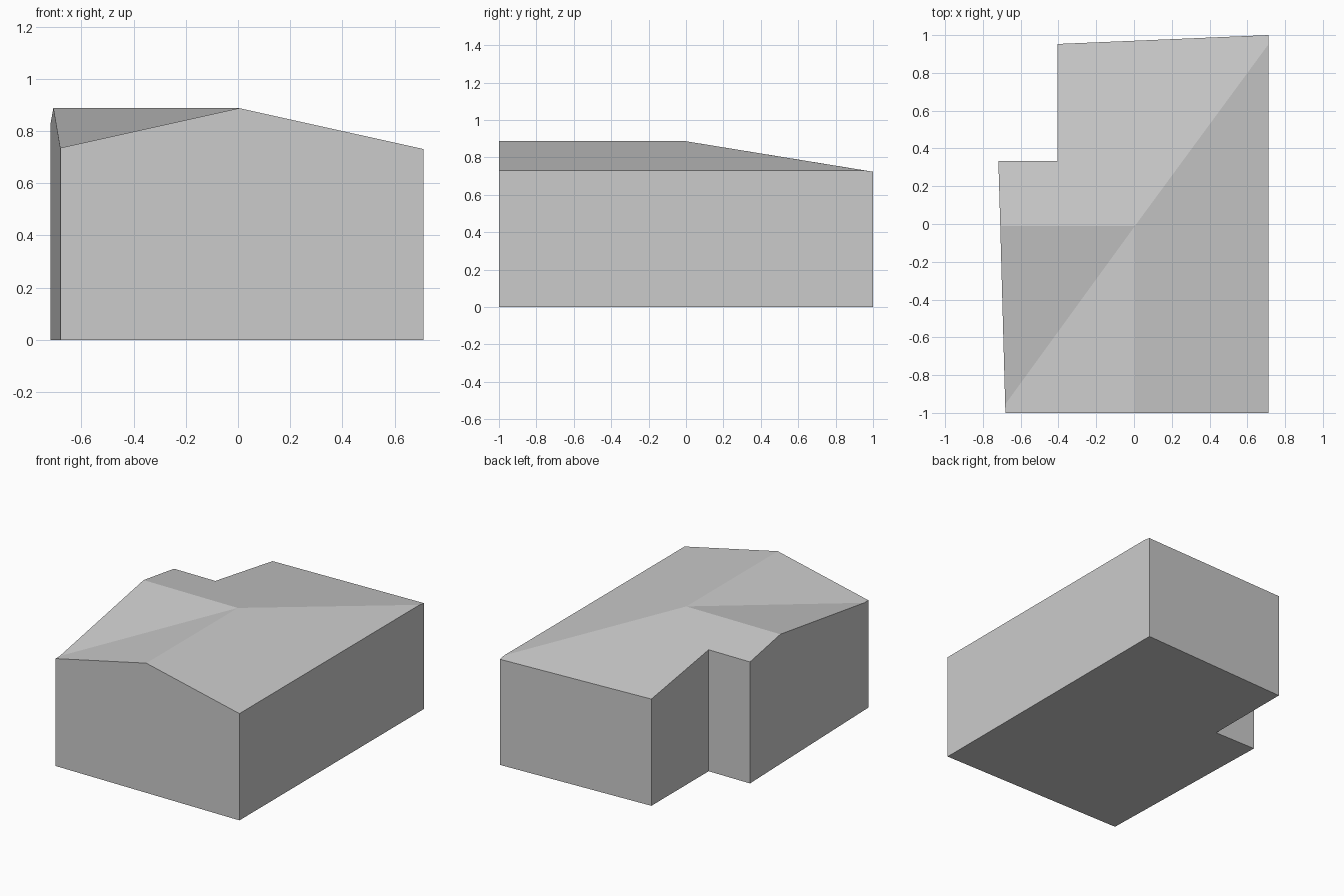
import bpy
import bmesh

cube = bpy.data.objects.get("Cube")
if cube:
    bpy.data.objects.remove(cube)

# One plain grey for the whole building
grey = bpy.data.materials.new("plain grey")
colour = (0.6, 0.6, 0.6, 1)
grey.diffuse_color = colour
grey.use_nodes = True
grey.node_tree.nodes["Principled BSDF"].inputs["Base Color"].default_value = colour

RIDGE = 0.888       # ridge height
MID_X, MID_Y = 0.005, -0.01   # where the ridges meet
SIDE_PITCH, END_PITCH = 0.222, 0.163


def side_slope(x, y):
    return (x, y, RIDGE - SIDE_PITCH * abs(x - MID_X))


def end_slope(x, y):
    return (x, y, RIDGE - END_PITCH * abs(y - MID_Y))


# Eave and gable points, counter-clockwise from the front corner
points = {
    "front_right": side_slope(-0.681, -1),
    "front_gable": side_slope(MID_X, -1),
    "front_left": side_slope(0.711, -1),
    "hip_end": side_slope(0.711, 0.95),
    "back_left": end_slope(0.711, 1),
    "back_right": end_slope(-0.405, 0.953),
    "notch_inner": end_slope(-0.405, 0.333),
    "notch_outer": end_slope(-0.718, 0.333),
    "side_gable": end_slope(-0.708, MID_Y),
    "valley_end": side_slope(-0.682, -0.955),
}
outline = list(points)
points["peak"] = (MID_X, MID_Y, RIDGE)


def add_object(name, polygons):
    bm = bmesh.new()
    for polygon in polygons:
        bm.faces.new([bm.verts.new(p) for p in polygon])
    bmesh.ops.remove_doubles(bm, verts=bm.verts, dist=0.0001)
    mesh = bpy.data.meshes.new(name)
    bm.to_mesh(mesh)
    bm.free()
    mesh.materials.append(grey)
    obj = bpy.data.objects.new(name, mesh)
    bpy.context.collection.objects.link(obj)


# Roof: four slopes around the peak
slopes = [
    ["front_gable", "front_left", "hip_end", "peak"],
    ["peak", "hip_end", "back_left", "back_right",
     "notch_inner", "notch_outer", "side_gable"],
    ["peak", "side_gable", "valley_end"],
    ["peak", "valley_end", "front_right", "front_gable"],
]
add_object("roof", [[points[n] for n in slope] for slope in slopes])

# Walls drop from the roof outline to the ground, closed by a floor
top = [points[n] for n in outline]
base = [(x, y, 0) for x, y, z in top]
walls = []
for i in range(len(top)):
    j = (i + 1) % len(top)
    walls.append([base[i], base[j], top[j], top[i]])
add_object("walls", walls)
add_object("floor", [base[::-1]])
